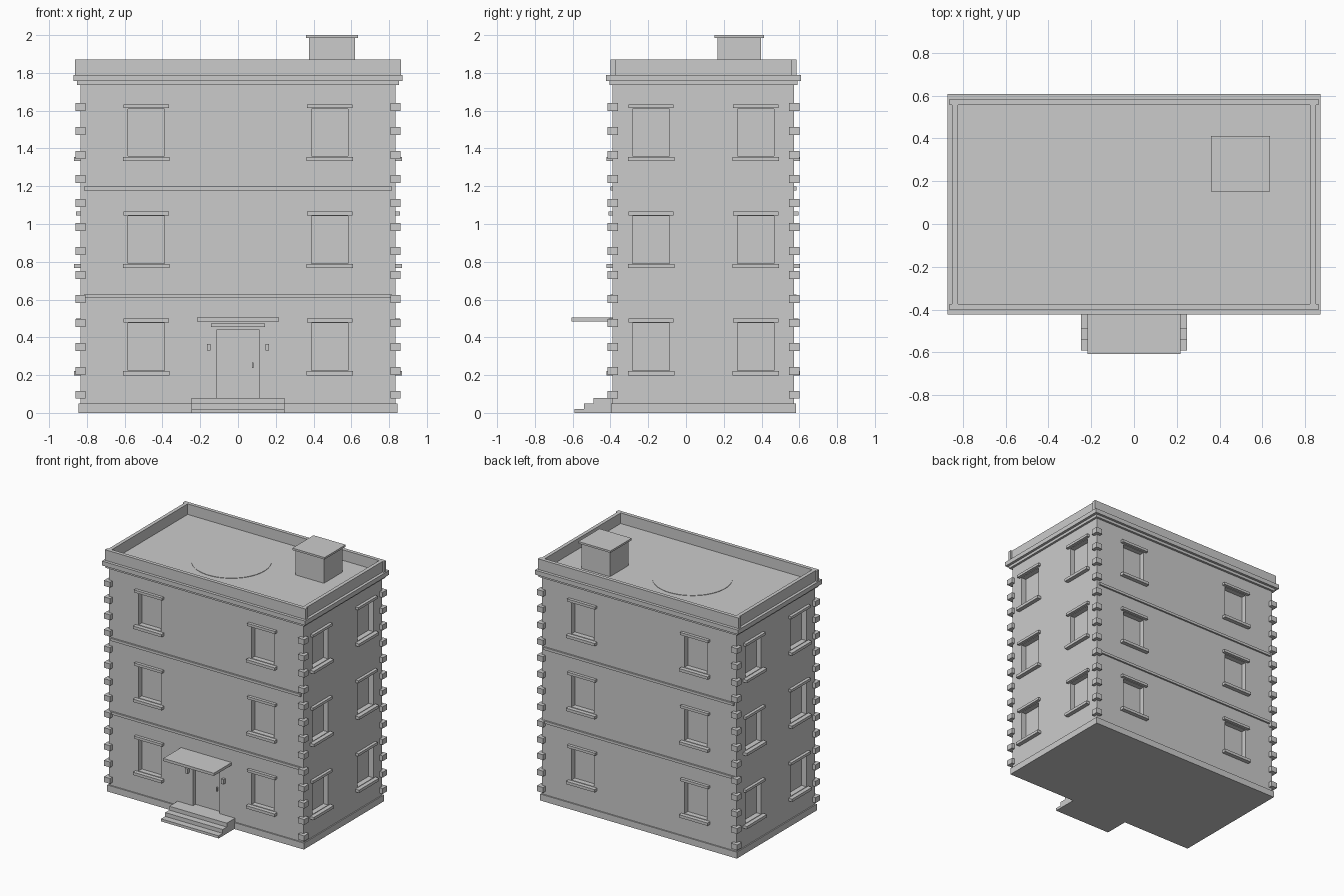
import bpy

old = bpy.data.objects.get("Cube")
if old:
    bpy.data.objects.remove(old, do_unlink=True)

stone = bpy.data.materials.new("light_grey_stone")
stone.use_nodes = True
GREY = (0.6, 0.6, 0.6, 1)
stone.diffuse_color = GREY
stone.node_tree.nodes["Principled BSDF"].inputs["Base Color"].default_value = GREY

# Main dimensions: half width, depth centre, half depth
W, CY, D = 0.835, 0.092, 0.48
FRONT = CY - D


def boxes(name, spans):
    """One object made of boxes, each given as x, y and z ranges."""
    verts, faces = [], []
    for xs, ys, zs in spans:
        n = len(verts)
        verts += [(x, y, z) for x in sorted(xs) for y in sorted(ys) for z in sorted(zs)]
        for f in ((0, 1, 3, 2), (4, 6, 7, 5), (0, 4, 5, 1),
                  (2, 3, 7, 6), (0, 2, 6, 4), (1, 5, 7, 3)):
            faces.append([n + i for i in f])
    mesh = bpy.data.meshes.new(name)
    mesh.from_pydata(verts, [], faces)
    mesh.materials.append(stone)
    ob = bpy.data.objects.new(name, mesh)
    bpy.context.collection.objects.link(ob)
    return ob


def slab(half_x, half_y, z0, z1):
    return ((-half_x, half_x), (CY - half_y, CY + half_y), (z0, z1))


def on_walls(half, inner, outer, z0, z1):
    """Boxes at every window column of the four walls, for one floor."""
    out = []
    for s in (-1, 1):
        for t in (-1, 1):
            cx, cy = s * 0.485, CY + s * 0.277
            out.append(((cx - half, cx + half),
                        (CY + t * (D + inner), CY + t * (D + outer)), (z0, z1)))
            out.append(((t * (W + inner), t * (W + outer)),
                        (cy - half, cy + half), (z0, z1)))
    return out


# Window openings, sills and lintels on three floors
openings, sills, lintels = [], [], []
for floor in range(3):
    z = 0.225 + floor * 0.567
    openings += on_walls(0.097, -0.04, 0.1, z, z + 0.25)
    sills += on_walls(0.123, -0.01, 0.032, z - 0.026, z - 0.004)
    lintels += on_walls(0.12, -0.01, 0.023, z + 0.254, z + 0.274)
openings.append(((-0.114, 0.114), (FRONT - 0.1, FRONT + 0.03), (0.08, 0.44)))

# Walls with recessed windows and doorway
walls = boxes("walls", [slab(W, D, 0.02, 1.76)])
cutter = boxes("opening_cutter", openings)
cutter.hide_render = True
mod = walls.modifiers.new("openings", "BOOLEAN")
mod.operation, mod.solver, mod.object = "DIFFERENCE", "EXACT", cutter
bpy.context.view_layer.update()
cut = bpy.data.meshes.new_from_object(
    walls.evaluated_get(bpy.context.evaluated_depsgraph_get()))
walls.modifiers.clear()
walls.data = cut
bpy.data.objects.remove(cutter, do_unlink=True)

boxes("window_sills", sills)
boxes("window_lintels", lintels)

# Plinth, cornice and roof slab
boxes("plinth", [slab(0.844, 0.49, 0, 0.05)])
boxes("cornice_bed", [slab(0.852, 0.497, 1.735, 1.757)])
boxes("roof_cornice", [slab(0.872, 0.516, 1.756, 1.79)])

# Parapet: long walls front and back, shorter walls between
parapet = []
for s in (-1, 1):
    parapet.append(((-0.862, 0.862), (CY + s * 0.465, CY + s * 0.493), (1.785, 1.872)))
    parapet.append(((s * 0.822, s * 0.85), (CY - 0.465, CY + 0.465), (1.785, 1.872)))
boxes("parapet", parapet)

# String courses on the long walls only
courses = []
for z in (0.608, 1.178):
    for s in (-1, 1):
        courses.append(((-0.815, 0.815), (CY + s * 0.47, CY + s * 0.493), (z, z + 0.02)))
boxes("string_courses", courses)

# Corner blocks
quoins = []
for i in range(13):
    z = 0.096 + i * 0.1269
    for s in (-1, 1):
        for t in (-1, 1):
            quoins.append(((s * 0.807, s * 0.86), (CY + t * 0.453, CY + t * 0.508),
                           (z - 0.021, z + 0.021)))
boxes("corner_blocks", quoins)

# Roof access hut
boxes("roof_hut", [((0.376, 0.62), (0.168, 0.396), (1.78, 1.987))])
boxes("roof_hut_cap", [((0.36, 0.636), (0.152, 0.412), (1.985, 2.0))])

# Round landing pad
bpy.ops.mesh.primitive_cylinder_add(vertices=64, radius=0.282, depth=0.006,
                                    location=(-0.12, CY, 1.79))
pad = bpy.context.object
pad.name = "landing_pad"
pad.data.materials.append(stone)
bpy.ops.object.shade_smooth_by_angle()

# Entrance: steps, canopy, lintel, lamps and handle
boxes("entrance_steps", [((-0.247, 0.247), (-0.59 + i * 0.05, FRONT + 0.01), (0, 0.02 + i * 0.03))
                         for i in range(3)])
boxes("door_canopy", [((-0.217, 0.217), (-0.607, FRONT + 0.01), (0.483, 0.504))])
boxes("door_lintel", [((-0.143, 0.143), (FRONT - 0.02, FRONT + 0.01), (0.456, 0.472))])
boxes("wall_lamps", [((s * 0.145, s * 0.163), (FRONT - 0.025, FRONT + 0.01), (0.329, 0.366))
                     for s in (-1, 1)])
boxes("door_handle", [((0.073, 0.081), (FRONT + 0.015, FRONT + 0.035), (0.237, 0.266))])
